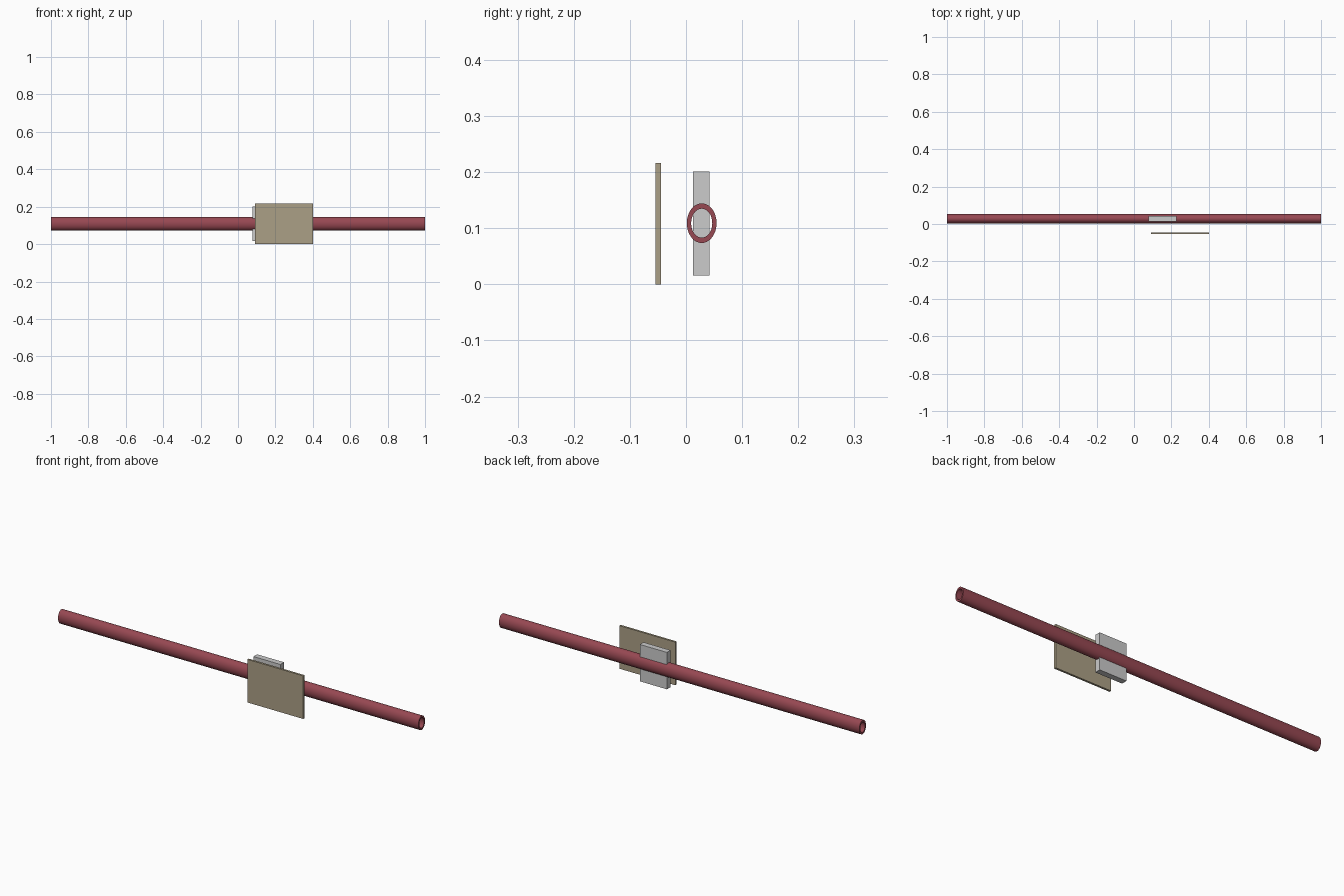
import bpy, bmesh, math

if "Cube" in bpy.data.objects:
    bpy.data.objects.remove(bpy.data.objects["Cube"])


def material(name, rgb):
    m = bpy.data.materials.new(name)
    m.diffuse_color = (*rgb, 1)
    m.use_nodes = True
    m.node_tree.nodes["Principled BSDF"].inputs["Base Color"].default_value = m.diffuse_color
    return m


def add_object(name, bm, mat=None):
    bmesh.ops.recalc_face_normals(bm, faces=bm.faces)
    mesh = bpy.data.meshes.new(name)
    bm.to_mesh(mesh)
    bm.free()
    ob = bpy.data.objects.new(name, mesh)
    bpy.context.collection.objects.link(ob)
    if mat:
        mesh.materials.append(mat)
    return ob


def box(name, lo, hi, mat=None):
    bm = bmesh.new()
    bmesh.ops.create_cube(bm, size=1)
    for v in bm.verts:
        v.co = [(a + b) / 2 + c * (b - a) for a, b, c in zip(lo, hi, v.co)]
    return add_object(name, bm, mat)


def oval_tube(name, cy, cz, outer, inner, half, mat, sides=48):
    # Four rings joined in a closed loop: outer wall, end rim, bore, end rim
    bm = bmesh.new()
    rings = []
    for x, (ry, rz) in ((-half, outer), (half, outer), (half, inner), (-half, inner)):
        angles = [math.tau * i / sides for i in range(sides)]
        rings.append([bm.verts.new((x, cy + ry * math.cos(a), cz + rz * math.sin(a)))
                      for a in angles])
    for r in range(4):
        a, b = rings[r], rings[(r + 1) % 4]
        for i in range(sides):
            j = (i + 1) % sides
            bm.faces.new((a[i], a[j], b[j], b[i]))
    ob = add_object(name, bm, mat)
    bpy.context.view_layer.objects.active = ob
    ob.select_set(True)
    bpy.ops.object.shade_smooth_by_angle(angle=math.radians(30))
    ob.select_set(False)


red = material("red", (0.31, 0.065, 0.085))
tan = material("tan", (0.41, 0.35, 0.24))

# Long hollow rail with an oval section
oval_tube("rail_tube", 0.028, 0.109, (0.0265, 0.0353), (0.0188, 0.0258), 1.0, red)

# Grey block passing through the rail
box("clamp_block", (0.077, 0.0125, 0.016), (0.227, 0.0415, 0.201))

# Thin plate standing in front of the rail
box("front_plate", (0.09, -0.0548, 0.0), (0.4, -0.0445, 0.216), tan)
